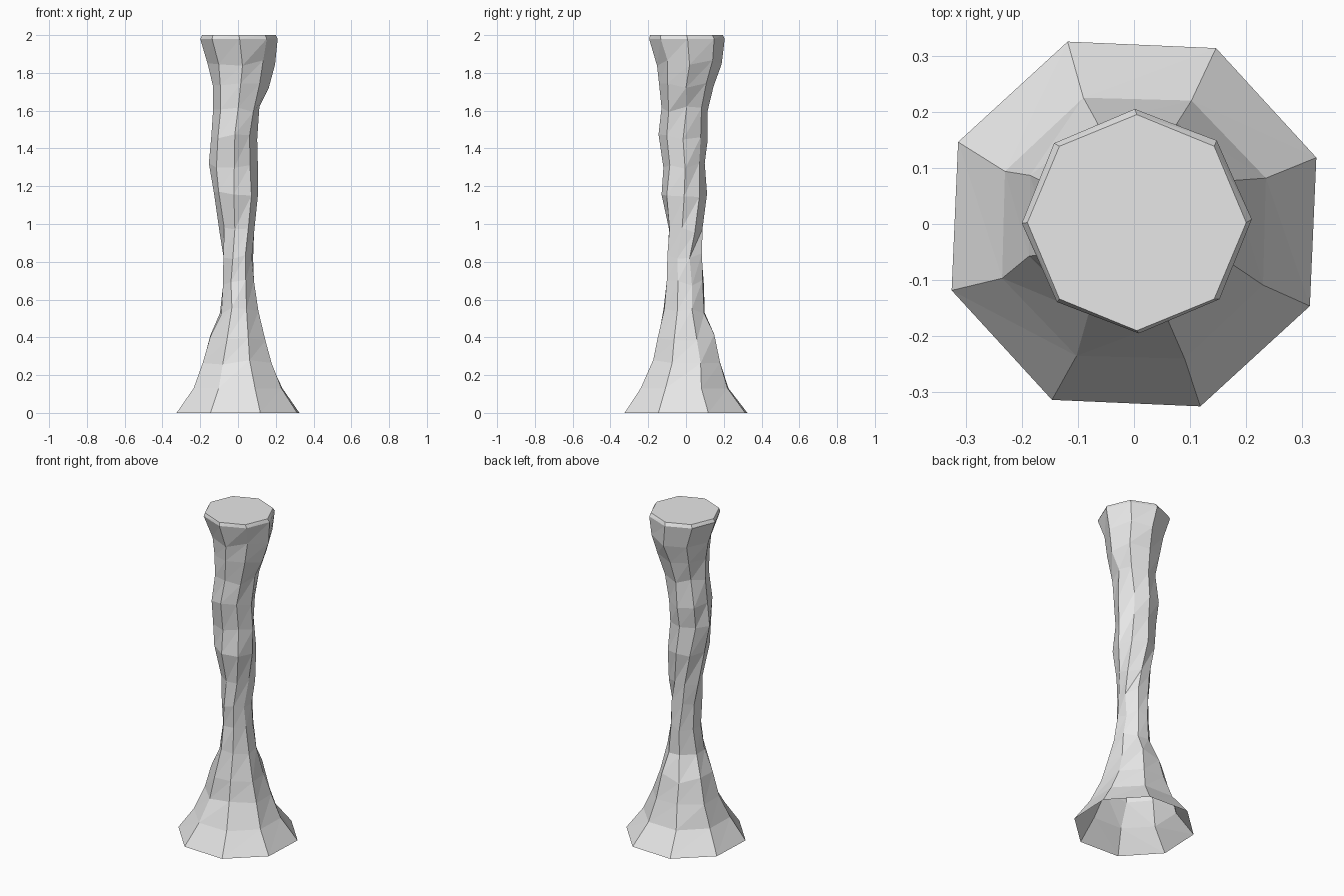
import bpy
import bmesh
import math
import random

SIDES = 8
random.seed(4)

cube = bpy.data.objects.get("Cube")
if cube:
    bpy.data.objects.remove(cube, do_unlink=True)

stone = bpy.data.materials.new("pale grey stone")
stone.use_nodes = True
grey = (0.8, 0.8, 0.8, 1.0)
stone.diffuse_color = grey
stone.node_tree.nodes["Principled BSDF"].inputs["Base Color"].default_value = grey

# Rings in hundredths: height, left, right, front, back; then twist in degrees
RINGS = [
    (0, -32.5, 32.5, -32.5, 32.5, 20),
    (13, -23.5, 23.5, -24, 22.5, 21),
    (27, -18.5, 18, -17, 18.5, 21),
    (40, -14.5, 14, -14.5, 14.5, 22),
    (54, -9, 11, -11.5, 10, 22),
    (69, -7.5, 8.5, -10, 9.5, 20),
    (83, -8, 8, -10.5, 8, 22),
    (97, -9, 9, -9.5, 8.5, 32),
    (116, -12.5, 10.5, -13, 11, 42),
    (131, -15, 10, -11.5, 10, 45),
    (146, -14.5, 10, -14.5, 11.5, 45),
    (161, -13, 12, -12.5, 12, 45),
    (173, -14, 16, -14, 14.5, 45),
    (85 + 100, -15.5, 19, -15.5, 19, 45),
    (198, -20, 21, -19.5, 20.5, 46),
    (200, -19, 20, -19, 19.5, 45),
]


def ring_points(height, left, right, front, back, twist):
    """Octagon stretched to fill the given extents, roughened on the shaft."""
    angles = [math.radians(twist) + math.tau * i / SIDES for i in range(SIDES)]
    reach_x = max(math.cos(a) for a in angles)
    reach_y = max(math.sin(a) for a in angles)
    rough = 0.7 if 20 < height < 190 else 0
    points = []
    for a in angles:
        x = (left + right) / 2 + (right - left) / 2 * math.cos(a) / reach_x
        y = (front + back) / 2 + (back - front) / 2 * math.sin(a) / reach_y
        bump = [random.uniform(-rough, rough) for axis in "xyz"]
        lift = 2.5 * bump[2]
        points.append(((x + bump[0]) / 100, (y + bump[1]) / 100, (height + lift) / 100))
    return points


# Hollow faceted shaft, open underneath
bm = bmesh.new()
rings = [[bm.verts.new(p) for p in ring_points(*row)] for row in RINGS]
for lower, upper in zip(rings, rings[1:]):
    for i in range(SIDES):
        j = (i + 1) % SIDES
        bm.faces.new((lower[i], lower[j], upper[j]))
        bm.faces.new((lower[i], upper[j], upper[i]))

# Flat top
bm.faces.new(rings[-1])

mesh = bpy.data.meshes.new("column")
bm.to_mesh(mesh)
bm.free()
mesh.materials.append(stone)
column = bpy.data.objects.new("column", mesh)
bpy.context.collection.objects.link(column)
